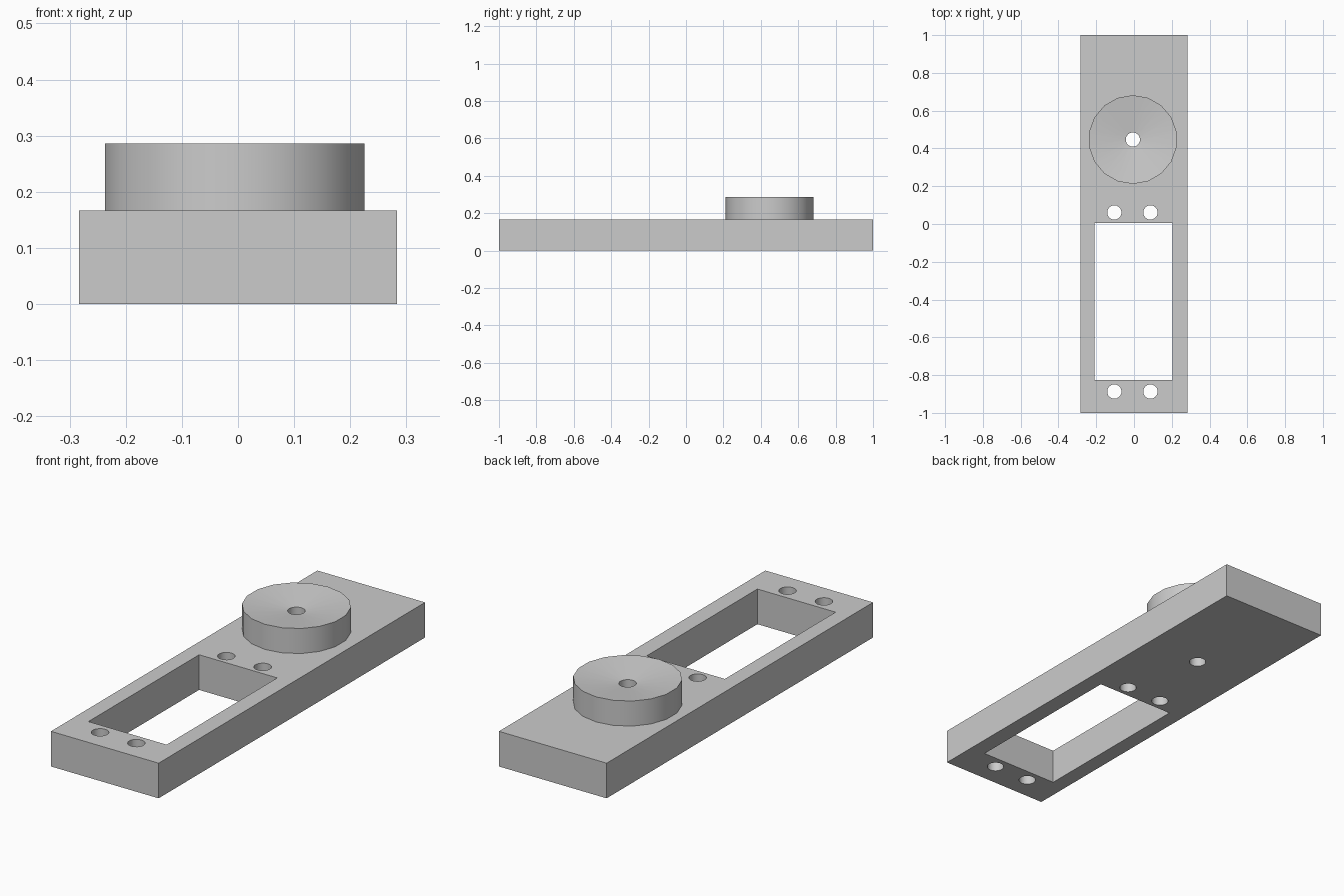
import bpy, bmesh, math

cube = bpy.data.objects.get("Cube")
if cube:
    bpy.data.objects.remove(cube, do_unlink=True)

SIDES = 18
TOP = 0.167            # plate thickness
HOLE = 0.038           # radius of every round hole
HUB = (-0.006, 0.447)  # centre of the hub

grey = bpy.data.materials.new("plain_grey")
grey.diffuse_color = (0.6, 0.6, 0.6, 1)
grey.use_nodes = True
grey.node_tree.nodes["Principled BSDF"].inputs["Base Color"].default_value = (0.6, 0.6, 0.6, 1)


def box(name, x0, x1, y0, y1, z0, z1):
    bpy.ops.mesh.primitive_cube_add(size=1, location=((x0 + x1) / 2, (y0 + y1) / 2, (z0 + z1) / 2))
    ob = bpy.context.object
    ob.name = name
    ob.scale = (x1 - x0, y1 - y0, z1 - z0)
    bpy.ops.object.transform_apply(location=True, rotation=False, scale=True)
    return ob


def drill(x, y):
    bpy.ops.mesh.primitive_cylinder_add(vertices=SIDES, radius=HOLE, depth=1, location=(x, y, 0))
    return bpy.context.object


def smooth(ob):
    bpy.ops.object.select_all(action='DESELECT')
    ob.select_set(True)
    bpy.context.view_layer.objects.active = ob
    bpy.ops.object.shade_smooth_by_angle(angle=math.radians(30))


# Base plate with a rectangular window, four screw holes and a shaft hole
plate = box("base_plate", -0.283, 0.283, -1, 1, 0, TOP)
cutters = [box("window_cutter", -0.208, 0.203, -0.826, 0.005, -0.5, 0.5), drill(*HUB)]
cutters += [drill(x, y) for x in (-0.104, 0.087) for y in (-0.887, 0.061)]
for cutter in cutters:
    cutter.hide_render = True
    mod = plate.modifiers.new("cut", 'BOOLEAN')
    mod.operation = 'DIFFERENCE'
    mod.solver = 'EXACT'
    mod.object = cutter
    bpy.context.view_layer.objects.active = plate
    bpy.ops.object.modifier_apply(modifier=mod.name)
    bpy.data.objects.remove(cutter, do_unlink=True)
plate.data.materials.clear()
plate.data.materials.append(grey)
smooth(plate)

# Round hub with a shallow dished top, revolved from a profile
R, H = 0.235, 0.119
profile = [(R, 0), (R, H), (HOLE, H - 0.025), (HOLE, 0)]
bm = bmesh.new()
rings = []
for r, z in profile:
    angles = [math.tau * i / SIDES for i in range(SIDES)]
    rings.append([bm.verts.new((r * math.sin(a), r * math.cos(a), z)) for a in angles])
for low, high in zip(rings, rings[1:]):
    for i in range(SIDES):
        j = (i + 1) % SIDES
        bm.faces.new((low[i], high[i], high[j], low[j]))
bmesh.ops.recalc_face_normals(bm, faces=bm.faces)
# The open underside can mislead the recalculation, so make sure the rim faces outward
rim = max(bm.faces, key=lambda f: f.calc_center_median().xy.length)
if rim.normal.xy.dot(rim.calc_center_median().xy) < 0:
    bmesh.ops.reverse_faces(bm, faces=bm.faces)
mesh = bpy.data.meshes.new("round_hub")
bm.to_mesh(mesh)
bm.free()
mesh.materials.append(grey)
hub = bpy.data.objects.new("round_hub", mesh)
hub.location = (*HUB, TOP)
bpy.context.collection.objects.link(hub)
smooth(hub)
